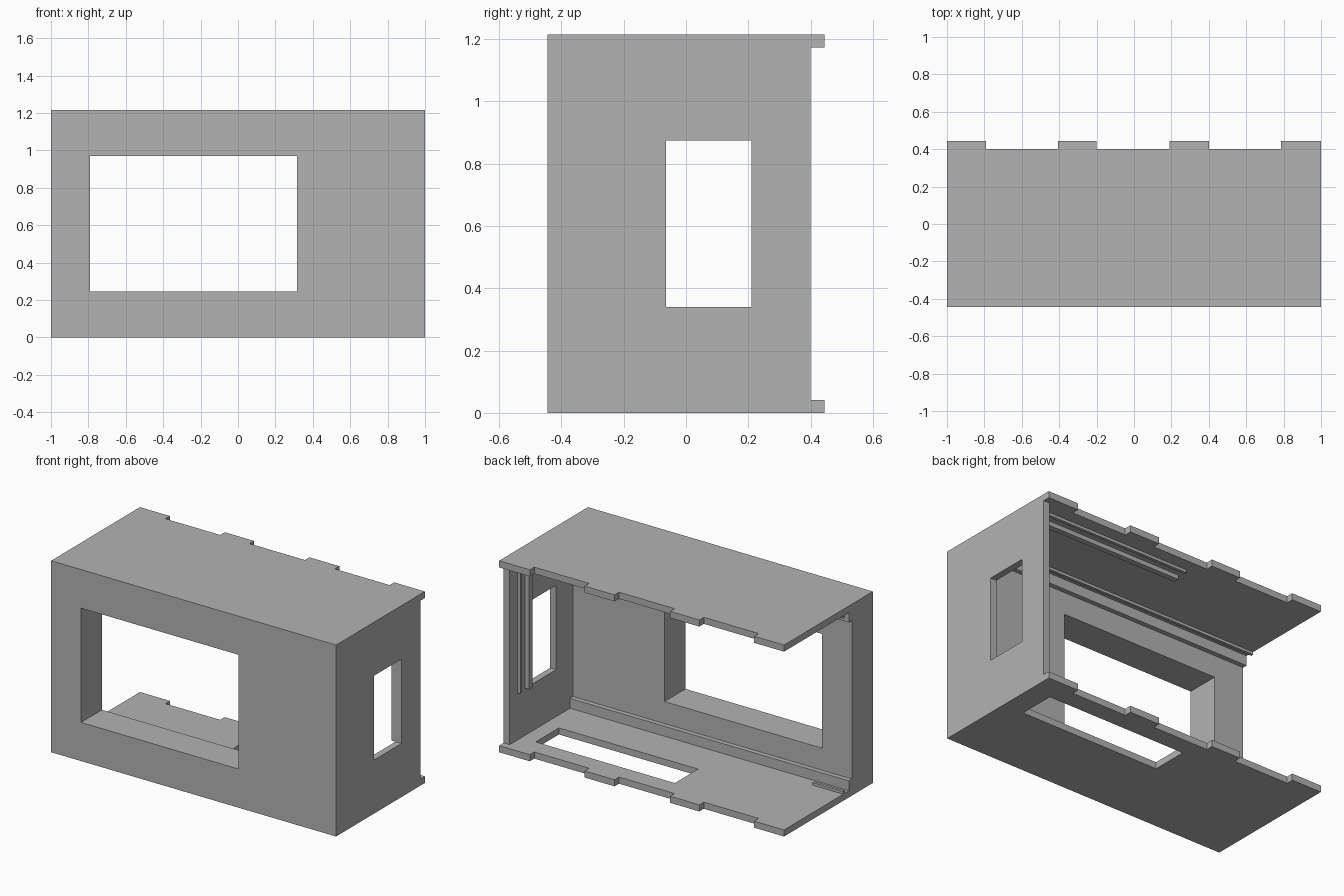
import bpy
import bmesh

cube = bpy.data.objects.get("Cube")
if cube:
    bpy.data.objects.remove(cube, do_unlink=True)

grey = bpy.data.materials.new("plain_grey")
grey.use_nodes = True
grey.diffuse_color = (0.45, 0.45, 0.45, 1)
grey.node_tree.nodes["Principled BSDF"].inputs["Base Color"].default_value = grey.diffuse_color


def box(name, xs, ys, zs):
    """Box from its (low, high) limits on each axis."""
    mesh = bpy.data.meshes.new(name)
    bm = bmesh.new()
    bmesh.ops.create_cube(bm, size=1)
    for v in bm.verts:
        for axis, (low, high) in enumerate((xs, ys, zs)):
            v.co[axis] = high if v.co[axis] > 0 else low
    bm.to_mesh(mesh)
    bm.free()
    mesh.materials.append(grey)
    obj = bpy.data.objects.new(name, mesh)
    bpy.context.collection.objects.link(obj)
    return obj


def cut(target, xs, ys, zs):
    """Remove a box-shaped volume from the target."""
    cutter = box("cutter", xs, ys, zs)
    cutter.hide_render = True
    mod = target.modifiers.new("cut", "BOOLEAN")
    mod.operation = "DIFFERENCE"
    mod.solver = "EXACT"
    mod.object = cutter
    bpy.context.view_layer.objects.active = target
    bpy.ops.object.modifier_apply(modifier=mod.name)
    bpy.data.objects.remove(cutter, do_unlink=True)


FRONT, BACK, HEIGHT = -0.445, 0.445, 1.215
WALL = 0.042
FLOOR, CEILING = WALL, HEIGHT - WALL
SIDE = 1 - WALL          # inner face of the side wall
INNER = FRONT + 0.21     # inner face of the thick front wall
EDGE = 0.40              # back edge between the tabs

# Housing open at the back and on one end
shell = box("housing", (-1, 1), (FRONT, BACK), (0, HEIGHT))
cut(shell, (-1.1, SIDE), (INNER, 0.6), (FLOOR, CEILING))
cut(shell, (0.9, 1.1), (EDGE, 0.6), (FLOOR, CEILING))

# Gaps between the back tabs
for gap in ((-0.79, -0.405), (-0.2, 0.19), (0.4, 0.785)):
    cut(shell, gap, (EDGE, 0.6), (-0.1, HEIGHT + 0.1))

# Front window, side window and floor slot
cut(shell, (-0.79, 0.315), (-0.6, 0), (0.245, 0.97))
cut(shell, (0.8, 1.1), (-0.065, 0.21), (0.34, 0.875))
cut(shell, (-0.12, 0.857), (0.05, 0.283), (-0.1, 0.1))

# Rails behind the front wall, with a lip that forms a groove
RAIL, LIP = (INNER, -0.205), (-0.165, -0.148)
box("front_rail_bottom", (-1, SIDE), RAIL, (FLOOR, 0.105))
box("front_rail_top", (-1, SIDE), RAIL, (HEIGHT - 0.105, CEILING))
box("front_lip_bottom", (-1, -0.785), LIP, (FLOOR, 0.059))
box("front_lip_top", (-1, SIDE), LIP, (HEIGHT - 0.059, CEILING))

# Groove near the back, along the ceiling and down the side wall
for name, ys, depth in (("rail", (0.21, 0.245), 0.028), ("lip", (0.3, 0.319), 0.018)):
    box(f"back_{name}_top", (-0.12, SIDE), ys, (CEILING - depth, CEILING))
    box(f"back_{name}_side", (SIDE - depth, SIDE), ys, (0.34, CEILING - depth))
